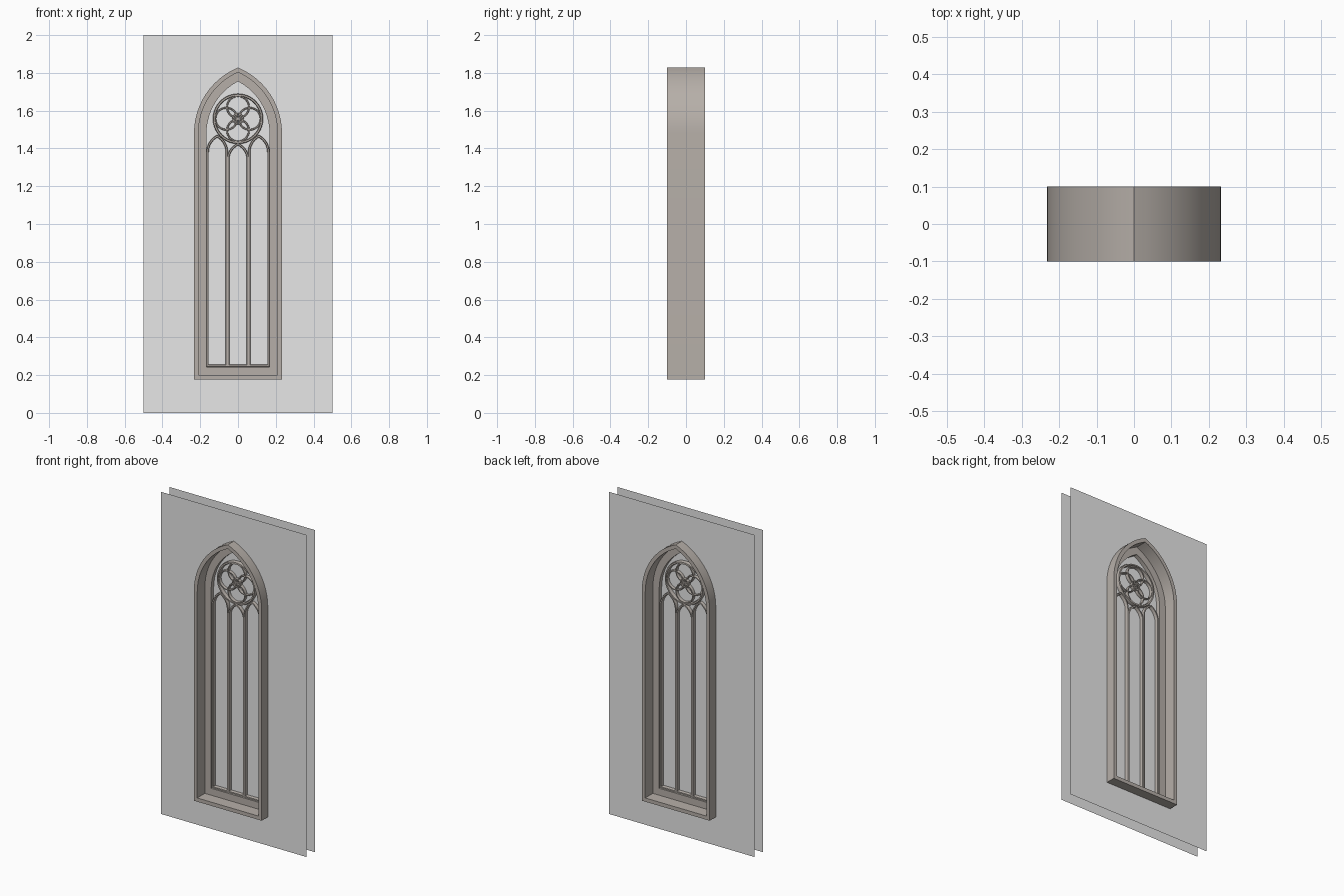
import bpy, bmesh, math
from mathutils import Vector

if "Cube" in bpy.data.objects:
    bpy.data.objects.remove(bpy.data.objects["Cube"])


def material(name, rgb):
    m = bpy.data.materials.new(name)
    m.diffuse_color = (*rgb, 1)
    m.use_nodes = True
    m.node_tree.nodes["Principled BSDF"].inputs["Base Color"].default_value = m.diffuse_color
    return m


STONE = material("warm stone", (0.47, 0.43, 0.395))
WALL = material("wall grey", (0.8, 0.8, 0.8))
GLASS = material("pane grey", (0.8, 0.8, 0.8))


def finish(name, bm, mat, smooth=True):
    if smooth:
        bmesh.ops.recalc_face_normals(bm, faces=bm.faces)
    me = bpy.data.meshes.new(name)
    bm.to_mesh(me)
    bm.free()
    me.materials.append(mat)
    ob = bpy.data.objects.new(name, me)
    bpy.context.collection.objects.link(ob)
    if smooth:
        bpy.ops.object.select_all(action='DESELECT')
        ob.select_set(True)
        bpy.context.view_layer.objects.active = ob
        bpy.ops.object.shade_smooth_by_angle(angle=math.radians(30))
    return ob


def arch(cx, w, bottom, spring, rise, n):
    """Counter-clockwise pointed-arch outline in the xz plane."""
    r = (rise * rise + w * w) / (2 * w)
    c = r - w
    top = math.acos(c / r)
    right = [(-c + r * math.cos(top * i / n), spring + r * math.sin(top * i / n))
             for i in range(n + 1)]
    left = [(-x, z) for x, z in reversed(right[:-1])]
    pts = [(-w, bottom), (w, bottom)] + right + left
    return [Vector((cx + x, z)) for x, z in pts]


def circle(cx, cz, r, n):
    return [Vector((cx + r * math.cos(2 * math.pi * i / n),
                    cz + r * math.sin(2 * math.pi * i / n))) for i in range(n)]


def sweep(bm, path, profile):
    """Sweep a closed (inward offset, y) profile around a closed path with mitres."""
    rings = []
    for i, p in enumerate(path):
        a = (p - path[i - 1]).normalized()
        b = (path[(i + 1) % len(path)] - p).normalized()
        na, nb = Vector((-a.y, a.x)), Vector((-b.y, b.x))
        m = (na + nb) / (1 + na.dot(nb))
        rings.append([bm.verts.new((p.x + m.x * d, y, p.y + m.y * d)) for d, y in profile])
    k = len(profile)
    for i, ring in enumerate(rings):
        nxt = rings[(i + 1) % len(rings)]
        for j in range(k):
            bm.faces.new((ring[j], ring[(j + 1) % k], nxt[(j + 1) % k], nxt[j]))


def bar(w, depth):
    """Chamfered tracery cross-section, half width w and half depth."""
    f, s = w * 0.6, depth * 0.6
    return [(-f, -depth), (f, -depth), (w, -s), (w, s),
            (f, depth), (-f, depth), (-w, s), (-w, -s)]


# Stepped frame around the opening, the same on both sides
outline = arch(0, 0.233, 0.177, 1.48, 0.348, 12)
bm = bmesh.new()
sweep(bm, outline, [(0, -0.1), (0.023, -0.1), (0.023, -0.025), (0.066, -0.025),
                    (0.066, 0.025), (0.023, 0.025), (0.023, 0.1), (0, 0.1)])
finish("window_frame", bm, STONE)

# Three lancet lights forming the mullions
for name, cx, w, spring, rise, depth in (("left_lancet", -0.11, 0.051, 1.38, 0.085, 0.02),
                                         ("centre_lancet", 0, 0.052, 1.342, 0.08, 0.019),
                                         ("right_lancet", 0.11, 0.051, 1.38, 0.085, 0.02)):
    bm = bmesh.new()
    sweep(bm, arch(cx, w, 0.25, spring, rise, 8), bar(0.006, depth))
    finish(name, bm, STONE)

# Rose: outer ring, four overlapping lobes and a centre ring
CZ = 1.557
bm = bmesh.new()
sweep(bm, circle(0, CZ, 0.126, 40), bar(0.007, 0.022))
finish("rose_ring", bm, STONE)
bm = bmesh.new()
for i in range(4):
    a = i * math.pi / 2
    sweep(bm, circle(0.062 * math.cos(a), CZ + 0.062 * math.sin(a), 0.058, 28),
          bar(0.0045, 0.017 + 0.001 * (i % 2)))
finish("rose_lobes", bm, STONE)
bm = bmesh.new()
sweep(bm, circle(0, CZ, 0.026, 20), bar(0.0045, 0.019))
finish("rose_centre", bm, STONE)

# Pane behind the tracery
bm = bmesh.new()
bm.faces.new([bm.verts.new((p.x, 0, p.y))
              for p in arch(0, 0.17, 0.24, 1.48, 0.282, 12)])
finish("window_pane", bm, GLASS, False)

# Front and back wall sheets, each two mirrored halves around the opening
hole = [p for p in arch(0, 0.228, 0.182, 1.48, 0.342, 12) if p.x > -1e-6]
half = [(0, 0), (0.5, 0), (0.5, 2), (0, 2)] + [(p.x, p.y) for p in reversed(hole)] + [(0, 0.182)]
for name, y, s in (("front_wall", -0.04, 1), ("back_wall", 0.04, -1)):
    bm = bmesh.new()
    for side in (1, -1):
        pts = half if side * s > 0 else half[::-1]
        bm.faces.new([bm.verts.new((side * x, y, z)) for x, z in pts])
    bm.normal_update()
    bmesh.ops.triangulate(bm, faces=bm.faces)
    bmesh.ops.remove_doubles(bm, verts=bm.verts, dist=1e-5)
    finish(name, bm, WALL, False)
